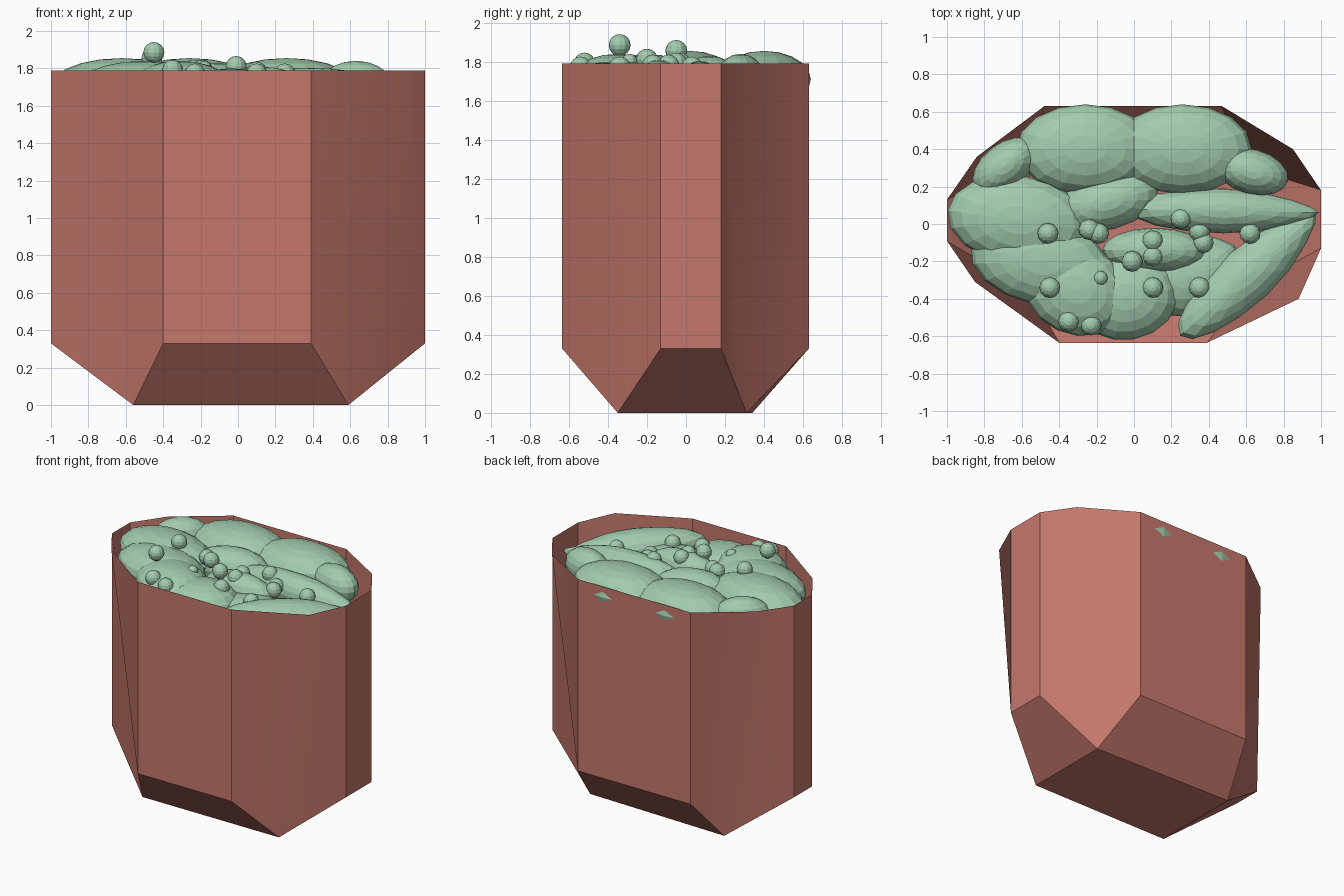
import bpy, math
from mathutils import Matrix, Vector

if "Cube" in bpy.data.objects:
    bpy.data.objects.remove(bpy.data.objects["Cube"])


def material(name, rgb):
    m = bpy.data.materials.new(name)
    m.diffuse_color = (*rgb, 1)
    m.use_nodes = True
    m.node_tree.nodes["Principled BSDF"].inputs["Base Color"].default_value = m.diffuse_color
    return m


CLAY = material("clay", (0.56, 0.19, 0.15))
GREEN = material("green", (0.36, 0.60, 0.42))
TOP, MID = 1.79, 0.33


def smooth(ob, deg):
    bpy.ops.object.select_all(action='DESELECT')
    ob.select_set(True)
    bpy.context.view_layer.objects.active = ob
    bpy.ops.object.shade_smooth_by_angle(angle=math.radians(deg))


# Planter: 12-sided open shell whose corners run down to a four-cornered floor.
# Each group of three rim points is one corner: side, middle, next side.
corners = [
    [(0.39, -0.635), (0.88, -0.40), (1.0, -0.13)],
    [(1.0, 0.18), (0.85, 0.40), (0.47, 0.63)],
    [(-0.48, 0.63), (-0.84, 0.36), (-1.0, 0.13)],
    [(-1.0, -0.09), (-0.85, -0.31), (-0.40, -0.635)],
]
floor = [(0.59, -0.35), (0.59, 0.31), (-0.56, 0.34), (-0.56, -0.35)]
verts, faces = [], []
for (a, m, b), f in zip(corners, floor):
    verts += [(*a, TOP), (*m, TOP), (*b, TOP), (*a, MID), (*f, 0), (*b, MID)]
for i in range(4):
    o, n = i * 6, (i + 1) % 4 * 6
    faces += [(o, o + 3, o + 4, o + 1), (o + 1, o + 4, o + 5, o + 2),
              (o + 2, o + 5, n + 3, n), (o + 5, o + 4, n + 4, n + 3)]
faces.append((22, 16, 10, 4))
me = bpy.data.meshes.new("planter")
me.from_pydata(verts, [], faces)
me.materials.append(CLAY)
planter = bpy.data.objects.new("planter", me)
bpy.context.collection.objects.link(planter)
smooth(planter, 30)


def blob(name, x, y, z, rx, ry, rz, turn=0, tilt=0, point=0, seg=16, rings=10):
    """Ellipsoid turned about z, optionally narrowed toward its +x end."""
    bpy.ops.mesh.primitive_uv_sphere_add(segments=seg, ring_count=rings, radius=1)
    ob = bpy.context.object
    ob.name = name
    mat = (Matrix.Translation((x, y, z)) @ Matrix.Rotation(math.radians(turn), 4, 'Z')
           @ Matrix.Rotation(math.radians(tilt), 4, 'Y'))
    for v in ob.data.vertices:
        k = 1 - point * max(0, v.co.x) ** 2
        v.co = mat @ Vector((v.co.x * rx, v.co.y * ry * k, v.co.z * rz * k))
    ob.data.materials.append(GREEN)
    return ob


# Two large matching leaves at the back
for s in (-1, 1):
    blob("back_leaf", 0.26 * s, 0.40, 1.71, 0.37, 0.24, 0.145)

# Rounded leaves
for p in [
    (-0.69, 0.31, 1.71, 0.20, 0.12, 0.13, 38),
    (0.63, 0.28, 1.71, 0.20, 0.12, 0.13, -15),
    (-0.62, 0.02, 1.71, 0.38, 0.24, 0.145, -8),
    (-0.50, -0.20, 1.70, 0.38, 0.23, 0.14, -12),
    (-0.31, -0.35, 1.70, 0.29, 0.24, 0.14, -25),
    (-0.04, -0.39, 1.66, 0.28, 0.23, 0.14, 10),
    (-0.14, 0.12, 1.69, 0.28, 0.15, 0.14, 15),
    (0.11, -0.14, 1.68, 0.28, 0.12, 0.13, 0),
    (0.30, -0.28, 1.60, 0.30, 0.20, 0.13, 20),
]:
    blob("round_leaf", *p)

# Long pointed leaves on the right
blob("long_leaf", 0.48, 0.07, 1.68, 0.51, 0.12, 0.12, -1, 3, 0.45)
blob("long_leaf", 0.61, -0.27, 1.66, 0.49, 0.15, 0.12, 42, 3, 0.45)

# Small round buds
for x, y, z in [
    (-0.46, -0.05, 1.855), (-0.24, -0.03, 1.79), (-0.19, -0.05, 1.79),
    (0.25, 0.03, 1.77), (0.10, -0.09, 1.78), (0.10, -0.17, 1.78),
    (-0.01, -0.20, 1.81), (0.35, -0.04, 1.73), (0.37, -0.10, 1.73),
    (0.62, -0.05, 1.73), (-0.45, -0.34, 1.885), (0.10, -0.34, 1.77),
    (0.35, -0.34, 1.73), (-0.35, -0.52, 1.79), (-0.23, -0.54, 1.77),
]:
    blob("bud", x, y, z, 0.056, 0.056, 0.056, seg=12, rings=8)
blob("small_bud", -0.18, -0.29, 1.80, 0.04, 0.04, 0.04, seg=12, rings=8)
